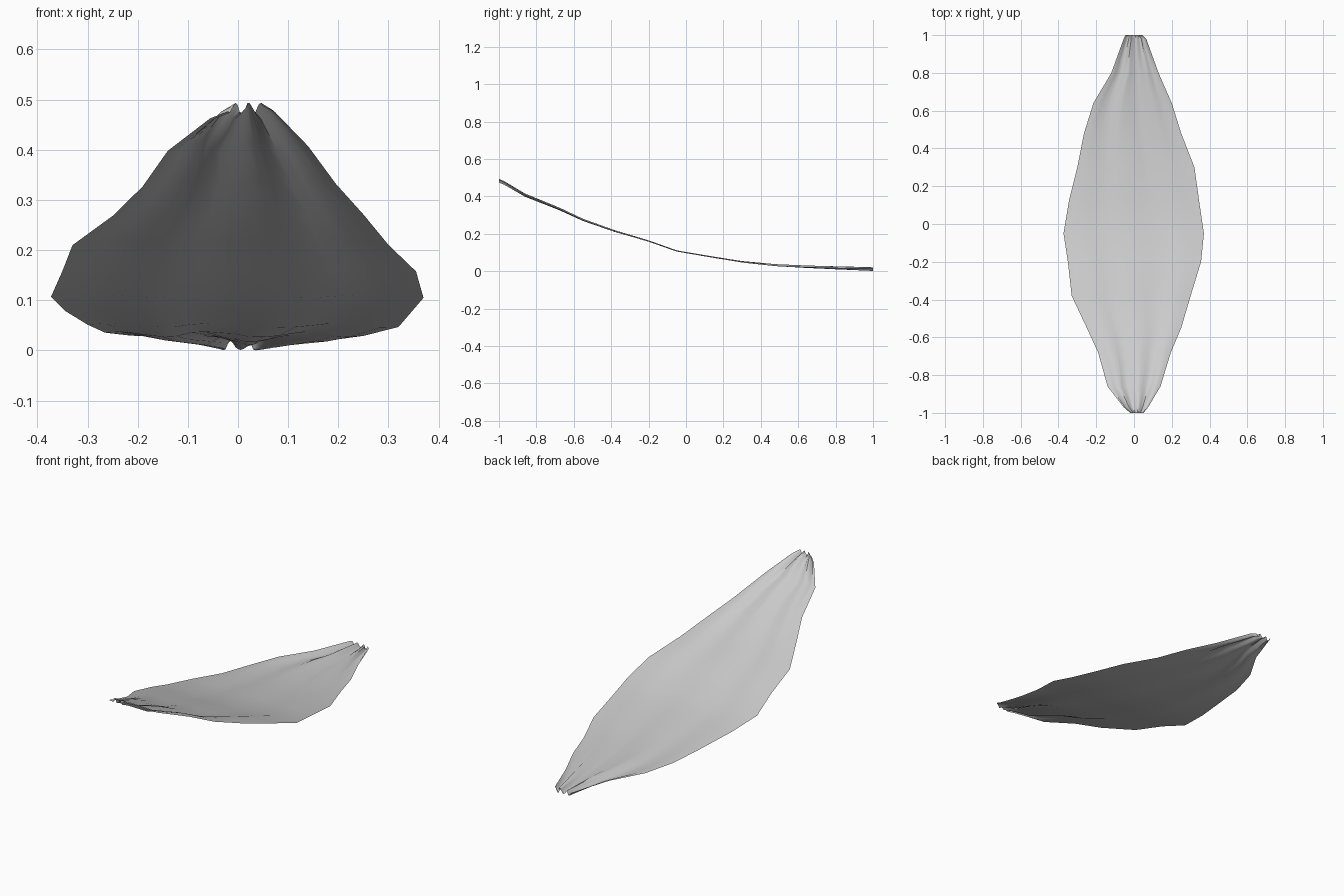
import bpy, bmesh, math, random

if "Cube" in bpy.data.objects:
    bpy.data.objects.remove(bpy.data.objects["Cube"])

random.seed(4)

# Stations along the leaf: y, left edge x, right edge x, height
STATIONS = [
    (-1.00, -0.02, 0.05, 0.488), (-0.97, -0.055, 0.075, 0.475),
    (-0.86, -0.14, 0.14, 0.41), (-0.68, -0.19, 0.195, 0.338),
    (-0.55, -0.25, 0.25, 0.278), (-0.38, -0.33, 0.30, 0.218),
    (-0.20, -0.35, 0.355, 0.165), (-0.05, -0.373, 0.37, 0.112),
    (0.12, -0.345, 0.345, 0.083), (0.30, -0.30, 0.32, 0.054),
    (0.48, -0.265, 0.25, 0.036), (0.64, -0.215, 0.20, 0.028),
    (0.80, -0.12, 0.13, 0.022), (0.98, -0.055, 0.065, 0.016),
    (1.00, -0.045, 0.045, 0.014),
]
COLS = 18
phase = [random.uniform(-0.5, 0.5) for _ in range(COLS + 1)]


def pleat(u, y, i):
    """Lengthwise wrinkles that deepen towards both gathered tips."""
    amp = 0.003 + 0.007 * abs(y) ** 1.5
    return amp * math.sin(u * 17 + 2.0 * y + phase[i])


# Thin curled leaf blade as a lofted sheet
bm = bmesh.new()
rows = []
for y, left, right, z in STATIONS:
    row = []
    for i in range(COLS + 1):
        u = i / COLS
        x = left + (right - left) * u
        height = max(0.0, z + pleat(u, y, i))
        row.append(bm.verts.new((x, y, height)))
    rows.append(row)
for a, b in zip(rows, rows[1:]):
    for i in range(COLS):
        bm.faces.new((a[i], a[i + 1], b[i + 1], b[i]))
low = min(v.co.z for v in bm.verts)
for v in bm.verts:
    v.co.z -= low

mesh = bpy.data.meshes.new("leaf_blade")
bm.to_mesh(mesh)
bm.free()
leaf = bpy.data.objects.new("leaf_blade", mesh)
bpy.context.collection.objects.link(leaf)
bpy.context.view_layer.objects.active = leaf
leaf.select_set(True)
bpy.ops.object.shade_smooth_by_angle(angle=math.radians(40))
